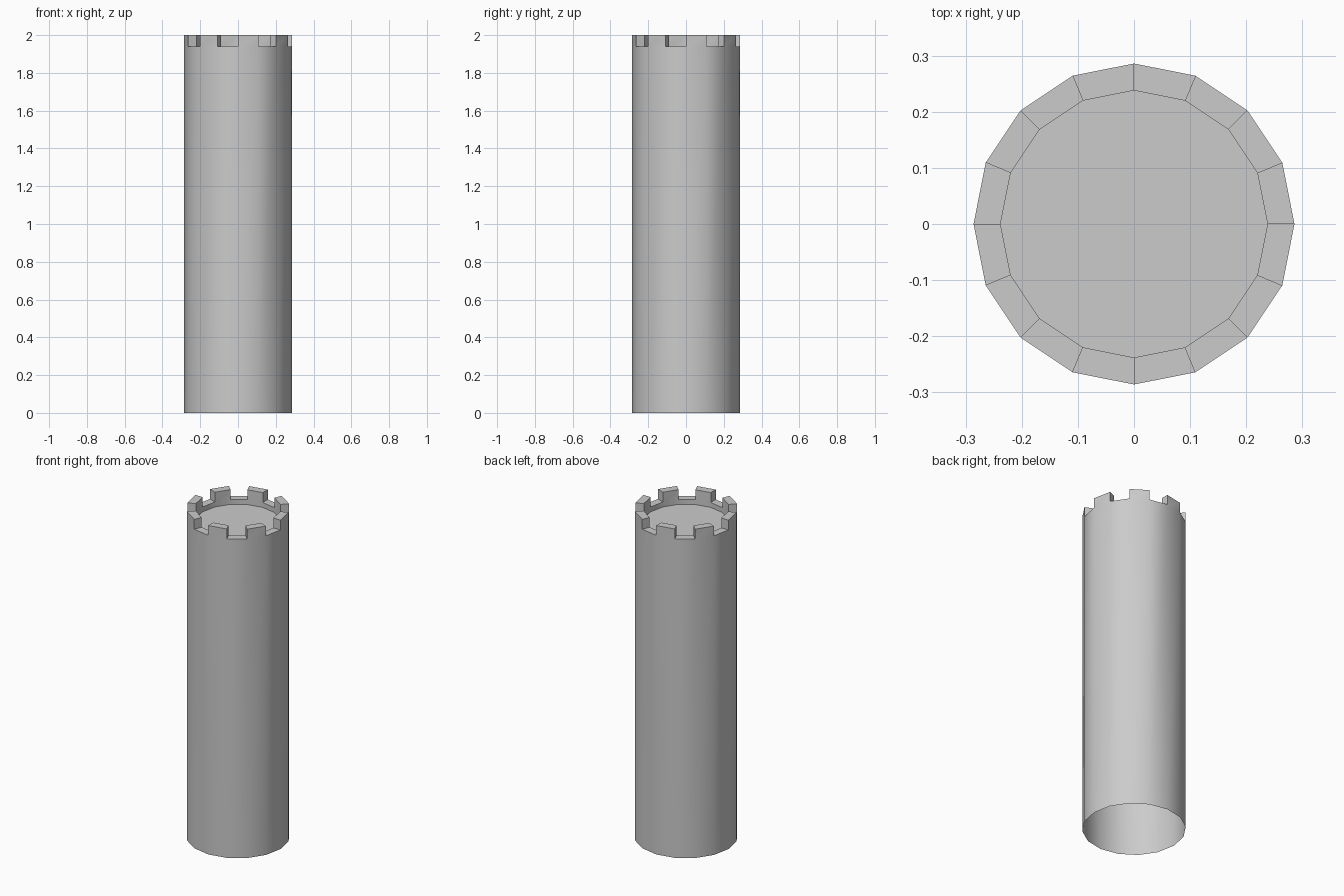
import bpy, bmesh, math

if "Cube" in bpy.data.objects:
    bpy.data.objects.remove(bpy.data.objects["Cube"])

SIDES = 16
R_OUT, R_IN = 0.286, 0.238
Z_FLOOR, Z_NOTCH, Z_TOP = 1.91, 1.94, 2.0

bm = bmesh.new()


def ring(radius, z):
    return [bm.verts.new((radius * math.cos(2 * math.pi * i / SIDES),
                          radius * math.sin(2 * math.pi * i / SIDES), z))
            for i in range(SIDES)]


base = ring(R_OUT, 0)
out_notch, in_notch = ring(R_OUT, Z_NOTCH), ring(R_IN, Z_NOTCH)
out_top, in_top = ring(R_OUT, Z_TOP), ring(R_IN, Z_TOP)
floor = ring(R_IN, Z_FLOOR)

# Roof floor inside the parapet; the shaft stays open underneath
bm.faces.new(floor)

for i in range(SIDES):
    j = (i + 1) % SIDES
    # Outer shaft wall and inner parapet wall
    bm.faces.new((base[i], base[j], out_notch[j], out_notch[i]))
    bm.faces.new((floor[j], floor[i], in_notch[i], in_notch[j]))
    if i % 2:
        # Gap between battlements
        bm.faces.new((out_notch[i], out_notch[j], in_notch[j], in_notch[i]))
    else:
        # Raised battlement: outside, inside, top and both ends
        bm.faces.new((out_notch[i], out_notch[j], out_top[j], out_top[i]))
        bm.faces.new((in_notch[j], in_notch[i], in_top[i], in_top[j]))
        bm.faces.new((out_top[i], out_top[j], in_top[j], in_top[i]))
        bm.faces.new((in_notch[i], out_notch[i], out_top[i], in_top[i]))
        bm.faces.new((out_notch[j], in_notch[j], in_top[j], out_top[j]))

mesh = bpy.data.meshes.new("castle_tower")
bm.to_mesh(mesh)
bm.free()
tower = bpy.data.objects.new("castle_tower", mesh)
bpy.context.collection.objects.link(tower)

# Smooth round wall, crisp battlement edges
bpy.context.view_layer.objects.active = tower
tower.select_set(True)
bpy.ops.object.shade_smooth_by_angle(angle=math.radians(30))
